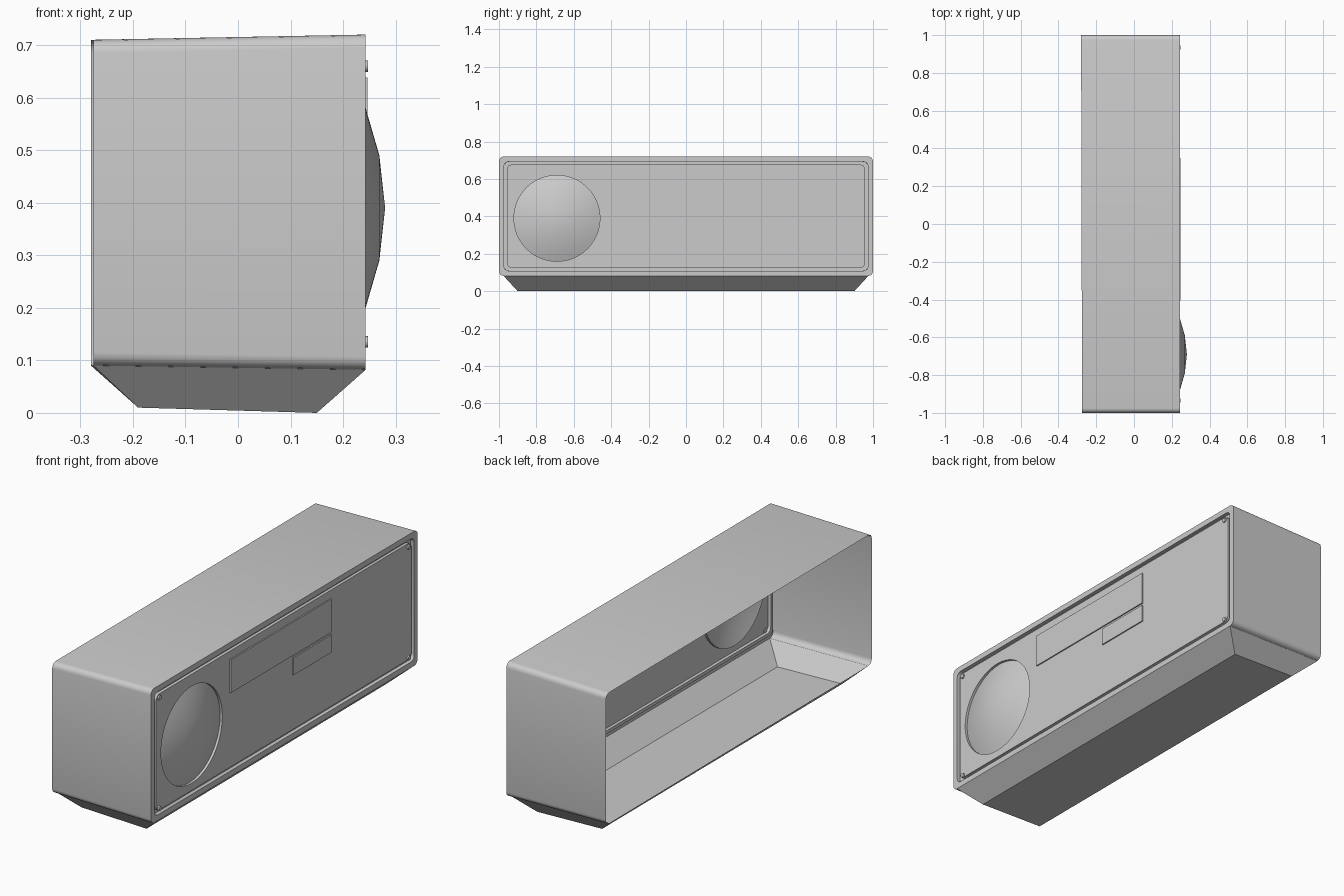
import bpy, bmesh, math

if "Cube" in bpy.data.objects:
    bpy.data.objects.remove(bpy.data.objects["Cube"])

REAR, FRONT = -0.28, 0.243
SPK_Y, SPK_Z, SPK_R = -0.69, 0.39, 0.23


def finish(name, bm, angle=30):
    bmesh.ops.remove_doubles(bm, verts=bm.verts, dist=1e-5)
    bmesh.ops.recalc_face_normals(bm, faces=bm.faces)
    me = bpy.data.meshes.new(name)
    bm.to_mesh(me)
    bm.free()
    ob = bpy.data.objects.new(name, me)
    bpy.context.collection.objects.link(ob)
    bpy.ops.object.select_all(action='DESELECT')
    ob.select_set(True)
    bpy.context.view_layer.objects.active = ob
    bpy.ops.object.shade_smooth_by_angle(angle=math.radians(angle))
    return ob


def ring(bm, x, inset=0.0, radius=0.025, seg=4):
    """Rounded rectangle section, last-to-first edge is the bottom side."""
    t = (x - REAR) / (FRONT - REAR)
    top, bot, half = 0.71 + 0.01 * t - inset, 0.09 - 0.008 * t + inset, 1.0 - inset
    corners = ((1, bot + radius), (1, top - radius), (-1, top - radius), (-1, bot + radius))
    out = []
    for i, (s, z) in enumerate(corners):
        for k in range(seg + 1):
            a = math.radians(-90 + 90 * i + 90 * k / seg)
            y = s * (half - radius) + radius * math.cos(a)
            xx = x + 0.0025 * (1 - y) if x == REAR else x
            out.append(bm.verts.new((xx, y, z + radius * math.sin(a))))
    return out


def bridge(bm, a, b, closed=True):
    n = len(a)
    for i in range(n if closed else n - 1):
        j = (i + 1) % n
        bm.faces.new((a[i], a[j], b[j], b[i]))


def circle(bm, x, r, seg=48):
    return [bm.verts.new((x, SPK_Y + r * math.cos(2 * math.pi * i / seg),
                          SPK_Z + r * math.sin(2 * math.pi * i / seg))) for i in range(seg)]


# Cabinet: open back, raised front lip, chamfered base
bm = bmesh.new()
rear, front = ring(bm, REAR), ring(bm, FRONT)
bridge(bm, rear, front, closed=False)
lip = ring(bm, FRONT, 0.027)
groove_out = ring(bm, 0.225, 0.027)
groove_in = ring(bm, 0.225, 0.043)
for a, b in ((front, lip), (lip, groove_out), (groove_out, groove_in)):
    bridge(bm, a, b)
rim = [rear[-1], rear[0], front[0], front[-1]]
foot = [bm.verts.new(p) for p in ((-0.19, -0.9, 0.01), (-0.19, 0.9, 0.01),
                                  (0.15, 0.9, 0.0), (0.15, -0.9, 0.0))]
bridge(bm, rim, foot)
bm.faces.new(foot)
finish("cabinet", bm)

# Front panel with a round speaker opening
bm = bmesh.new()
back, face = ring(bm, 0.225, 0.043), ring(bm, 0.24, 0.043)
bridge(bm, back, face)
hole, hole_back = circle(bm, 0.24, SPK_R), circle(bm, 0.228, SPK_R)
bridge(bm, hole, hole_back)
edges = []
for loop in (face, hole):
    for i, v in enumerate(loop):
        w = loop[(i + 1) % len(loop)]
        edges.append(bm.edges.get((v, w)))
bmesh.ops.triangle_fill(bm, edges=edges, use_beauty=True, normal=(1, 0, 0))
finish("front_panel", bm)

# Domed speaker grille
bm = bmesh.new()
loops = [circle(bm, x, r) for r, x in ((SPK_R, 0.228), (0.19, 0.243), (0.1, 0.269))]
for a, b in zip(loops, loops[1:]):
    bridge(bm, a, b)
tip = bm.verts.new((0.28, SPK_Y, SPK_Z))
for i, v in enumerate(loops[-1]):
    bm.faces.new((v, loops[-1][(i + 1) % len(loops[-1])], tip))
finish("speaker_dome", bm)


# Thin display plates
def plate(name, y0, y1, z0, z1):
    bm = bmesh.new()
    bmesh.ops.create_cube(bm, size=1)
    for v in bm.verts:
        v.co = (0.2425 + v.co.x * 0.007, (y0 + y1) / 2 + v.co.y * (y1 - y0),
                (z0 + z1) / 2 + v.co.z * (z1 - z0))
    ob = finish(name, bm)
    mat = bpy.data.materials.get("plate_grey") or bpy.data.materials.new("plate_grey")
    mat.diffuse_color = (0.62, 0.62, 0.62, 1)
    mat.use_nodes = True
    mat.node_tree.nodes["Principled BSDF"].inputs["Base Color"].default_value = mat.diffuse_color
    ob.data.materials.append(mat)


plate("display_plate", -0.405, 0.35, 0.48, 0.638)
plate("button_plate", 0.065, 0.35, 0.385, 0.468)

# Corner screws
for y in (-0.935, 0.935):
    for z in (0.135, 0.66):
        bpy.ops.mesh.primitive_cylinder_add(vertices=12, radius=0.011, depth=0.01,
                                            location=(0.242, y, z),
                                            rotation=(0, math.pi / 2, 0))
        bpy.context.object.name = "corner_screw"
        bpy.ops.object.shade_smooth_by_angle(angle=math.radians(40))
